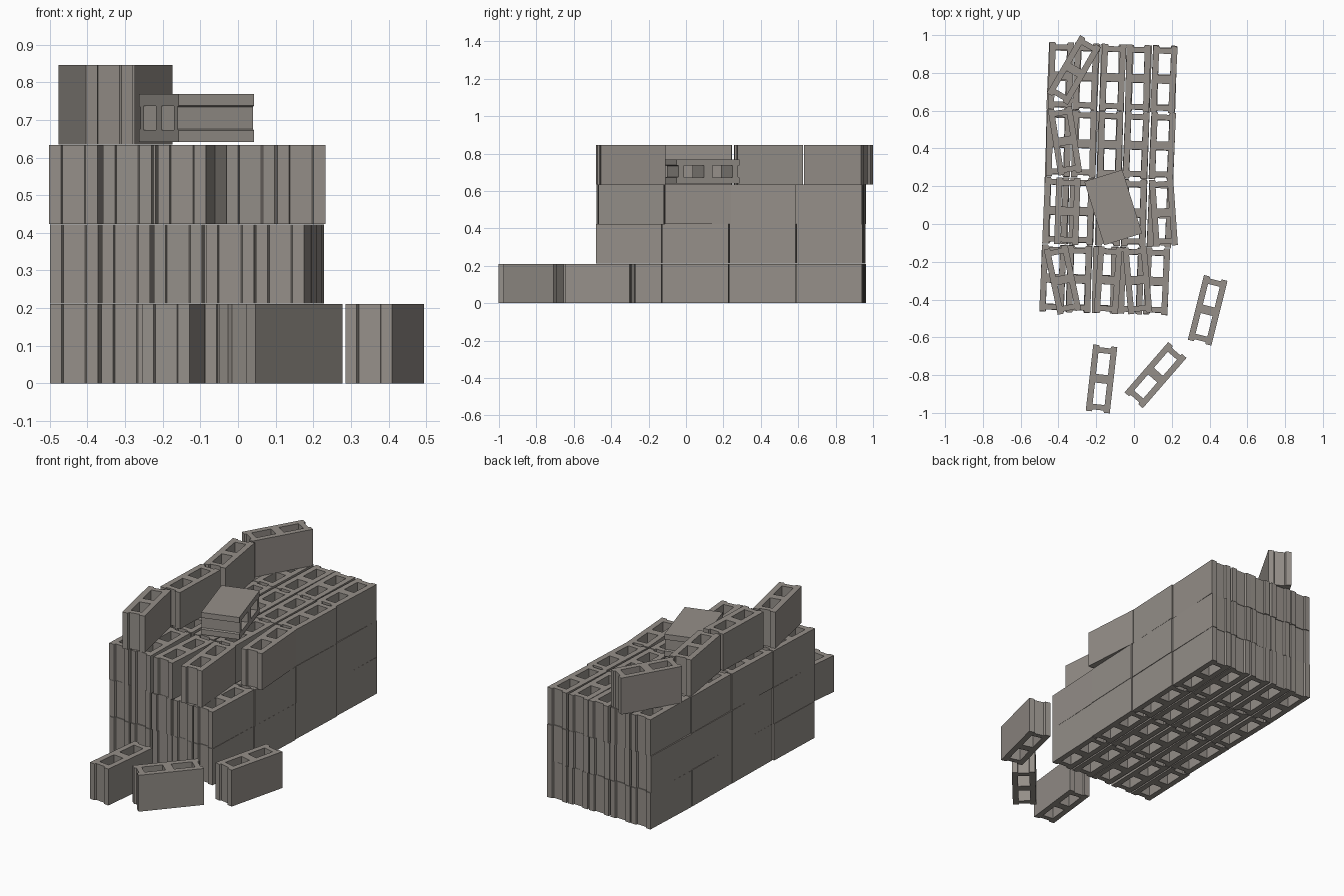
import bpy, math, random

if "Cube" in bpy.data.objects:
    bpy.data.objects.remove(bpy.data.objects["Cube"])
random.seed(4)

L, W, H = 0.353, 0.128, 0.2105      # block length (y), width (x), height (z)
LAYER = 0.2117

concrete = bpy.data.materials.new("concrete grey")
concrete.diffuse_color = (0.30, 0.275, 0.25, 1)
concrete.use_nodes = True
concrete.node_tree.nodes["Principled BSDF"].inputs["Base Color"].default_value = concrete.diffuse_color


def block_mesh():
    """Hollow block: notched outline with two square cells, extruded upward."""
    hx, hy, n, d = W / 2, L / 2, 0.029, 0.011
    half = [(-hx, -hy), (-n - 0.004, -hy), (-n, -hy + d),
            (n, -hy + d), (n + 0.004, -hy), (hx, -hy)]
    loops = [half + [(-x, -y) for x, y in half]]
    for s in (-1, 1):                # the two cells
        cy, cx, c = s * 0.0795, 0.032, 0.0565
        loops.append([(-cx, cy - c), (cx, cy - c), (cx, cy + c), (-cx, cy + c)])
    cu = bpy.data.curves.new("block_profile", 'CURVE')
    cu.dimensions = '2D'
    cu.fill_mode = 'BOTH'
    cu.extrude = H / 2
    for pts in loops:
        sp = cu.splines.new('POLY')
        sp.points.add(len(pts) - 1)
        for p, (x, y) in zip(sp.points, pts):
            p.co = (x, y, 0, 1)
        sp.use_cyclic_u = True
    ob = bpy.data.objects.new("block_profile", cu)
    bpy.context.collection.objects.link(ob)
    dg = bpy.context.evaluated_depsgraph_get()
    me = bpy.data.meshes.new_from_object(ob.evaluated_get(dg))
    bpy.data.objects.remove(ob)
    me.name = "hollow_block"
    me.materials.clear()
    me.materials.append(concrete)
    for p in me.polygons:
        p.use_smooth = False
        p.material_index = 0
    return me


mesh = block_mesh()


def place(name, x, y, base, deg, lying=False):
    ob = bpy.data.objects.new(name, mesh)
    bpy.context.collection.objects.link(ob)
    ob.location = (x, y, base + (W if lying else H) / 2)
    ob.rotation_euler = (0, math.pi / 2 if lying else 0, math.radians(deg))


# Main stack: 3 layers of 4 rows by 5 columns, turned slightly as a whole
row_y = (-0.295, 0.062, 0.42, 0.775)
row_x = (-0.153, -0.138, -0.127, -0.115)
special = {(2, 0, 2): (-0.137, -0.297, -4),     # slipped blocks in the top layer
           (2, 0, 3): (0.018, -0.297, 5),
           (2, 1, 4): (0.156, 0.06, 4),
           (2, 3, 4): (0.158, 0.765, -3)}
for k in range(3):
    for r in range(4):
        for c in range(5):
            if (k, r, c) == (2, 0, 4):          # missing front right corner
                continue
            x = row_x[r] + (c - 2) * 0.1375 + random.uniform(-0.003, 0.003)
            y = row_y[r] - (c - 2) * 0.004 + random.uniform(-0.002, 0.002)
            a = -1.8 + random.uniform(-0.9, 0.9)
            x, y, a = special.get((k, r, c), (x, y, a))
            place(f"stack_block_{k}_{r}_{c}", x, y, k * LAYER, a)

# Loose blocks standing along the left of the top
top = 3 * LAYER
for i, (x, y, a) in enumerate([(-0.378, -0.295, 12), (-0.353, 0.068, -2),
                               (-0.365, 0.44, 9), (-0.318, 0.815, -30)]):
    place(f"top_block_{i}", x, y, top, a)

# Block lying on its side
place("lying_block", -0.11, 0.0875, top + 0.006, 17.3, lying=True)

# Fallen blocks on the ground
for i, (x, y, a) in enumerate([(-0.172, -0.82, -6.5), (0.114, -0.80, -41),
                               (0.39, -0.457, -14)]):
    place(f"ground_block_{i}", x, y, 0, a)
